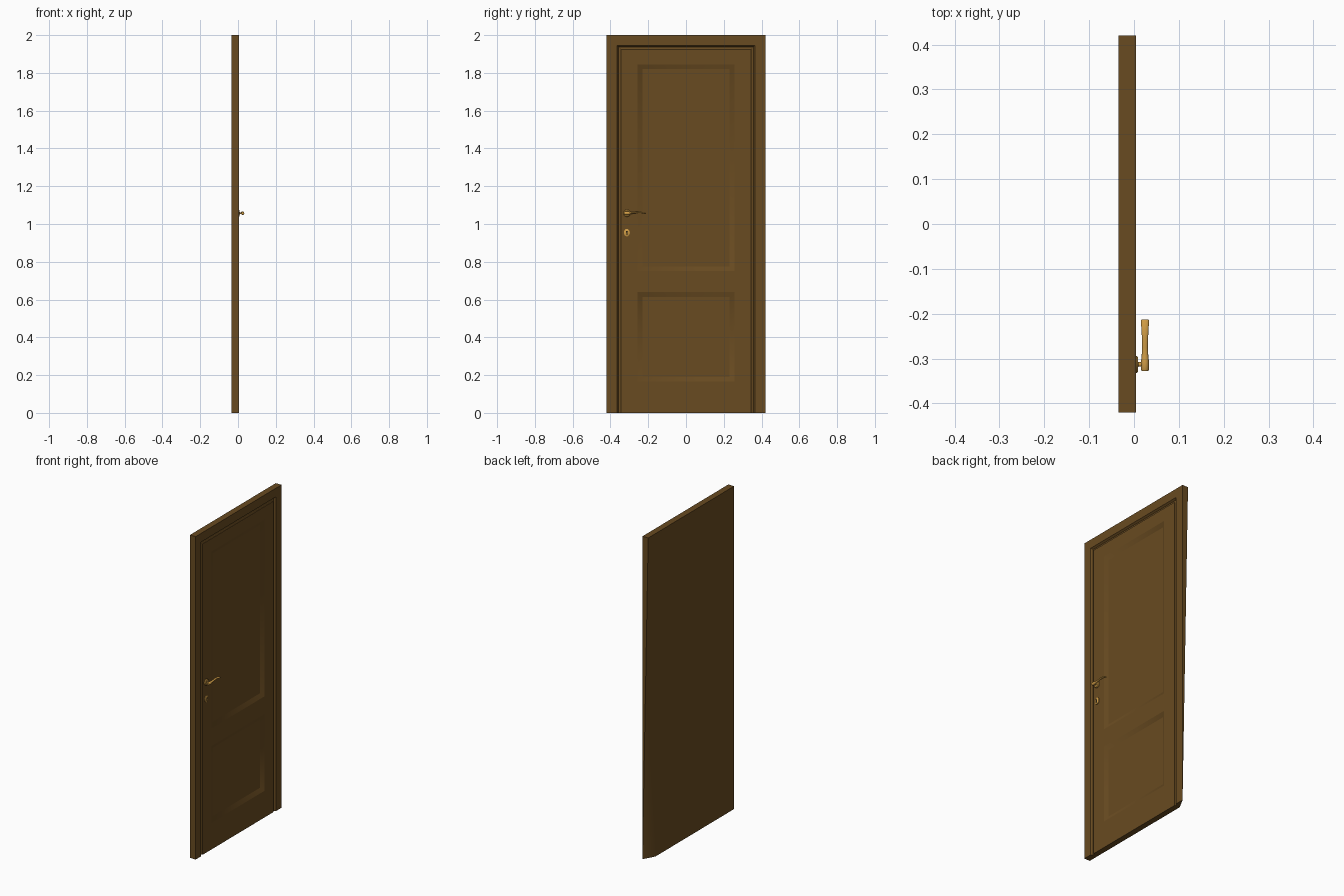
import bpy, bmesh, math
from mathutils import Matrix

if "Cube" in bpy.data.objects:
    bpy.data.objects.remove(bpy.data.objects["Cube"])


def material(name, rgb):
    m = bpy.data.materials.new(name)
    m.diffuse_color = (*rgb, 1)
    m.use_nodes = True
    m.node_tree.nodes["Principled BSDF"].inputs["Base Color"].default_value = m.diffuse_color
    return m


WOOD = material("brown_wood", (0.14, 0.07, 0.015))
BRASS = material("brass", (0.62, 0.33, 0.06))
DARK = material("dark_hole", (0.02, 0.013, 0.005))


def finish(name, bm, mat, angle=40):
    # smooth shading, keeping edges steeper than the angle sharp
    bmesh.ops.recalc_face_normals(bm, faces=bm.faces[:])
    for f in bm.faces:
        f.smooth = True
    for e in bm.edges:
        if e.calc_face_angle(0) > math.radians(angle):
            e.smooth = False
    me = bpy.data.meshes.new(name)
    bm.to_mesh(me)
    bm.free()
    me.materials.append(mat)
    ob = bpy.data.objects.new(name, me)
    bpy.context.collection.objects.link(ob)
    return ob


def loft(bm, rings):
    # bridge closed rings and cap both ends
    loops = [[bm.verts.new(p) for p in r] for r in rings]
    n = len(loops[0])
    for a, b in zip(loops, loops[1:]):
        for i in range(n):
            j = (i + 1) % n
            bm.faces.new((a[i], a[j], b[j], b[i]))
    bm.faces.new(loops[0])
    bm.faces.new(loops[-1])
    return loops


# Frame: a moulding section (half width, x) swept up, across and down
section = [(0.42, -0.035), (0.42, 0.004), (0.366, 0.004), (0.358, -0.007),
           (0.350, -0.007), (0.345, -0.003), (0.345, -0.035)]
bm = bmesh.new()
loops = loft(bm, [[(x, s * w, z + (w - 0.42 if z else 0)) for w, x in section]
                  for s, z in ((-1, 0), (-1, 2), (1, 2), (1, 0))])
# the rear corner at one foot is cut away on a long slant
bmesh.ops.connect_verts(bm, verts=[loops[2][0], loops[3][1]])
loops[3][0].co.y = 0.349
finish("door_frame", bm, WOOD)

# Leaf: front grid with two sunken panels, extruded to the back
bm = bmesh.new()
ys = [-0.345, -0.257, 0.257, 0.345]
zs = [0, 0.165, 0.64, 0.75, 1.845, 1.925]
grid = [[bm.verts.new((0, y, z)) for y in ys] for z in zs]
panels = []
for r in range(5):
    for c in range(3):
        f = bm.faces.new((grid[r][c], grid[r][c + 1], grid[r + 1][c + 1], grid[r + 1][c]))
        if c == 1 and r in (1, 3):
            panels.append(f)
border = [e for e in bm.edges if e.is_boundary]
ext = bmesh.ops.extrude_edge_only(bm, edges=border)["geom"]
for v in ext:
    if isinstance(v, bmesh.types.BMVert):
        v.co.x = -0.035
bmesh.ops.holes_fill(bm, edges=[e for e in bm.edges if e.is_boundary])
for f in panels:
    for e in f.edges:
        e.smooth = False
bmesh.ops.inset_individual(bm, faces=panels, thickness=0.036, depth=-0.013)
finish("door_leaf", bm, WOOD)


# Round hardware: turned sections (x, radius) about the x axis
def turned(name, profile, y, z, mat, stretch=1.0, n=24):
    bm = bmesh.new()
    loft(bm, [[(x, y + r * math.cos(2 * math.pi * i / n),
                z + stretch * r * math.sin(2 * math.pi * i / n)) for i in range(n)]
              for x, r in profile])
    return finish(name, bm, mat)


HY, HZ, KZ = -0.313, 1.057, 0.954
turned("handle_rosette", [(-0.002, 0.019), (0.006, 0.019), (0.009, 0.016)], HY, HZ, BRASS)
turned("handle_neck", [(0.007, 0.008), (0.010, 0.005), (0.020, 0.005)], HY, HZ, BRASS)
turned("keyhole_plate", [(-0.002, 0.016), (0.004, 0.016), (0.006, 0.013)], HY, KZ, BRASS, 1.25)
turned("keyhole_top", [(0.004, 0.005), (0.0065, 0.005)], HY, KZ + 0.005, DARK, n=16)
bm = bmesh.new()
bmesh.ops.create_cube(bm, size=1, matrix=Matrix.Translation((0.005, HY, KZ - 0.004))
                      @ Matrix.Diagonal((0.003, 0.005, 0.018, 1)))
finish("keyhole_slot", bm, DARK)

# Lever: oval rings along y (y, z, half depth, half height)
stations = [(-0.328, 1.057, 0.0075, 0.007), (-0.324, 1.057, 0.009, 0.009),
            (-0.307, 1.057, 0.009, 0.009), (-0.296, 1.058, 0.0075, 0.006),
            (-0.275, 1.060, 0.0065, 0.004), (-0.255, 1.062, 0.0068, 0.004),
            (-0.235, 1.061, 0.008, 0.004), (-0.216, 1.057, 0.009, 0.004),
            (-0.213, 1.056, 0.008, 0.003)]
bm = bmesh.new()
loft(bm, [[(0.0245 + a * math.cos(2 * math.pi * i / 16), y,
            z + b * math.sin(2 * math.pi * i / 16)) for i in range(16)]
          for y, z, a, b in stations])
finish("handle_lever", bm, BRASS)
